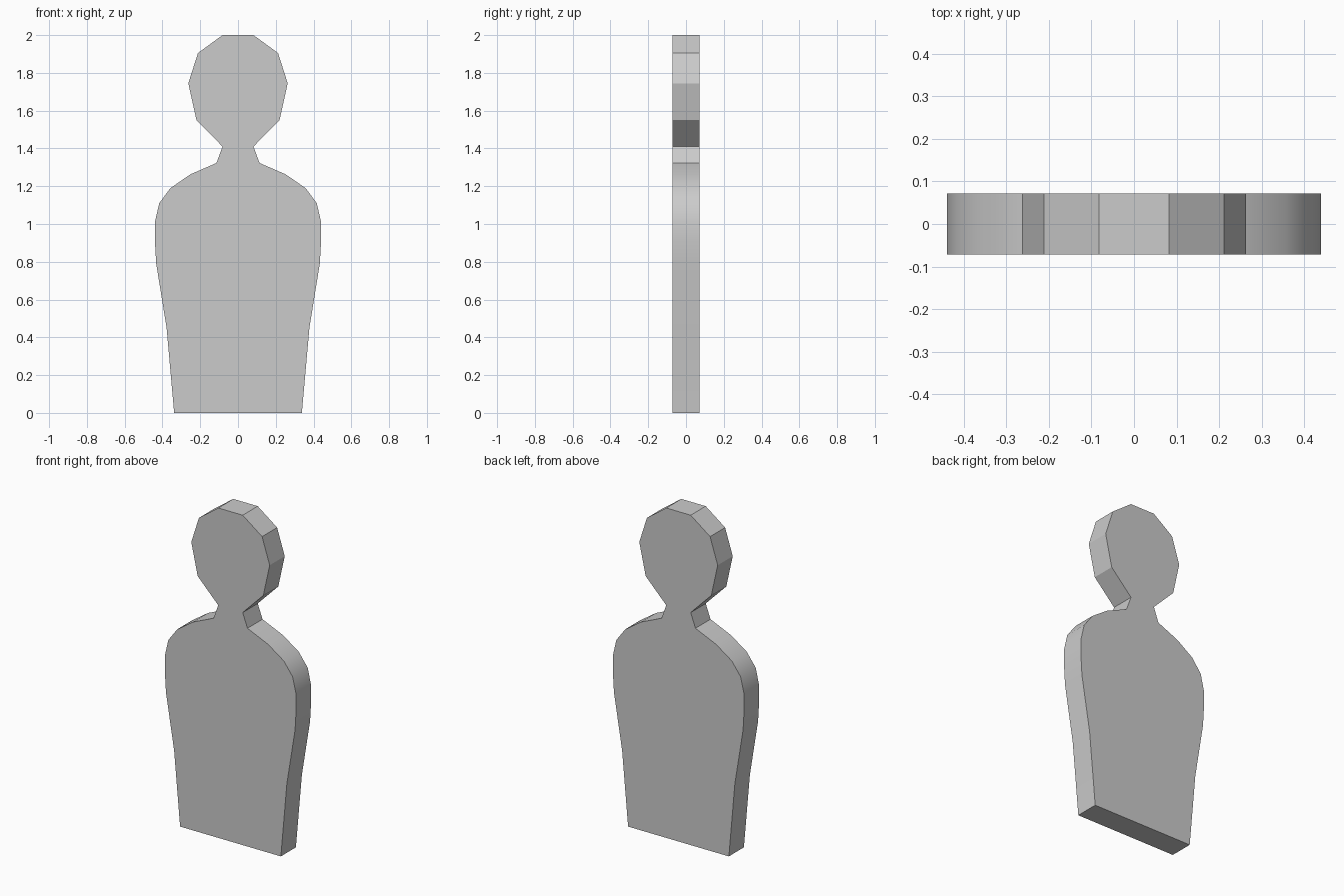
import bpy, bmesh, math

if "Cube" in bpy.data.objects:
    bpy.data.objects.remove(bpy.data.objects["Cube"])

HALF_DEPTH = 0.072

# Right half of the outline, from base to crown (x, z)
torso = [(0.338, 0), (0.378, 0.45), (0.433, 0.79), (0.44, 0.91), (0.44, 1.01),
         (0.417, 1.11), (0.358, 1.19), (0.252, 1.263), (0.114, 1.323)]
head = [(0.082, 1.41), (0.22, 1.55), (0.263, 1.745), (0.212, 1.905), (0.082, 2.0)]
half = torso + head
outline = half + [(-x, z) for x, z in reversed(half)]

# Bust-shaped slab: mirrored outline extruded front to back
bm = bmesh.new()
front = bm.faces.new([bm.verts.new((x, -HALF_DEPTH, z)) for x, z in outline])
result = bmesh.ops.extrude_face_region(bm, geom=[front], use_keep_orig=True)
back_verts = [g for g in result["geom"] if isinstance(g, bmesh.types.BMVert)]
bmesh.ops.translate(bm, verts=back_verts, vec=(0, 2 * HALF_DEPTH, 0))
bmesh.ops.recalc_face_normals(bm, faces=bm.faces)

mesh = bpy.data.meshes.new("figure_silhouette")
bm.to_mesh(mesh)
bm.free()
figure = bpy.data.objects.new("figure_silhouette", mesh)
bpy.context.collection.objects.link(figure)

# Rounded shoulders, crisp head facets and rims
bpy.context.view_layer.objects.active = figure
figure.select_set(True)
bpy.ops.object.shade_smooth_by_angle(angle=math.radians(26))
